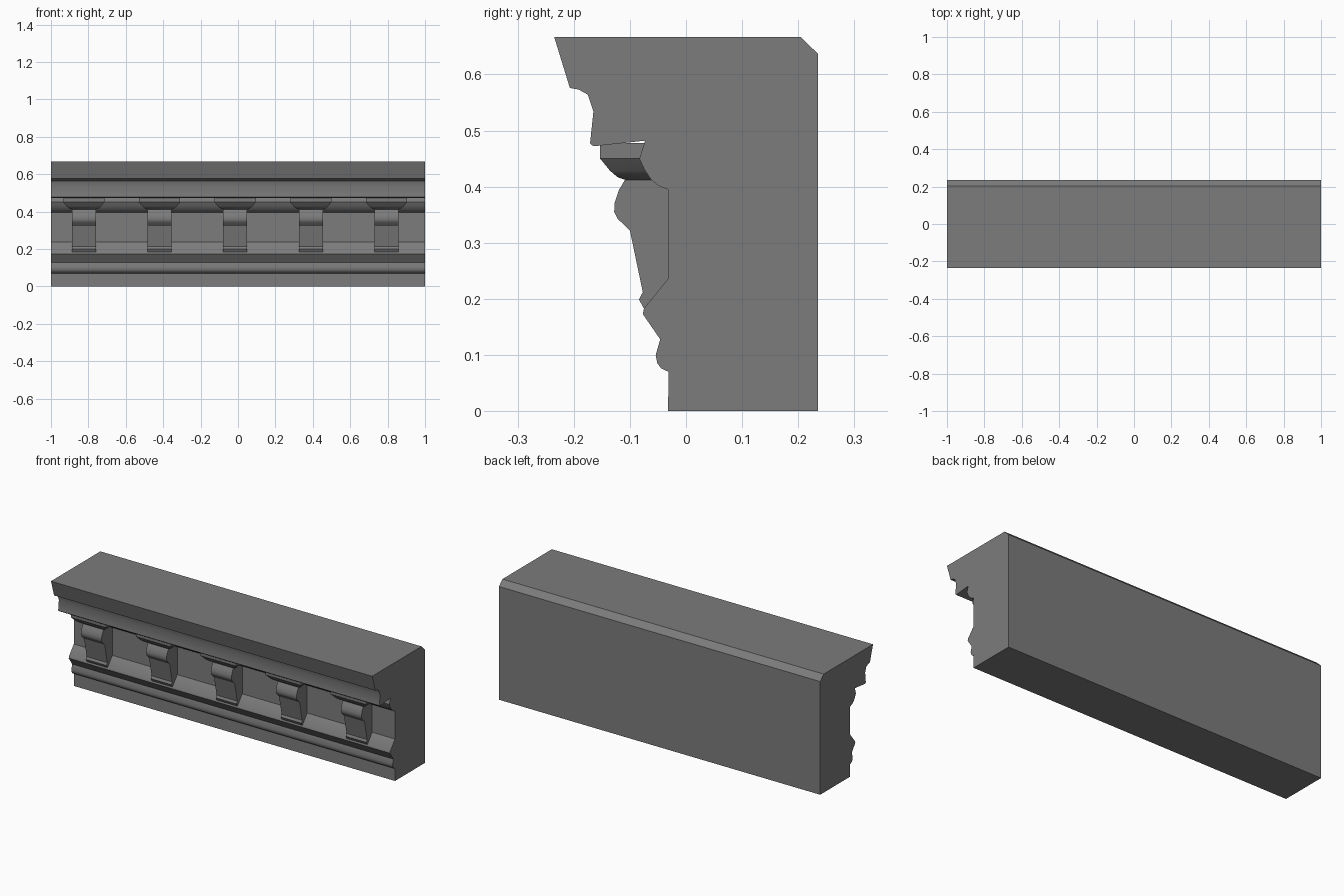
import bpy
import math

cube = bpy.data.objects.get("Cube")
if cube:
    bpy.data.objects.remove(cube, do_unlink=True)

stone = bpy.data.materials.new("grey stone")
stone.use_nodes = True
GREY = (0.2, 0.2, 0.2, 1)
stone.diffuse_color = GREY
stone.node_tree.nodes["Principled BSDF"].inputs["Base Color"].default_value = GREY


def loft(name, rings):
    """Join equal-length closed rings with quads and cap both ends."""
    n = len(rings[0])
    verts = [p for ring in rings for p in ring]
    faces = [tuple(range(n))[::-1],
             tuple(range((len(rings) - 1) * n, len(rings) * n))]
    for r in range(len(rings) - 1):
        for i in range(n):
            a, b = r * n + i, r * n + (i + 1) % n
            faces.append((a, b, b + n, a + n))
    mesh = bpy.data.meshes.new(name)
    mesh.from_pydata(verts, [], faces)
    mesh.materials.append(stone)
    obj = bpy.data.objects.new(name, mesh)
    bpy.context.collection.objects.link(obj)
    # consistent outward normals, smooth curves with sharp arrises
    bpy.ops.object.select_all(action='DESELECT')
    obj.select_set(True)
    bpy.context.view_layer.objects.active = obj
    bpy.ops.object.mode_set(mode='EDIT')
    bpy.ops.mesh.select_all(action='SELECT')
    bpy.ops.mesh.normals_make_consistent(inside=False)
    bpy.ops.object.mode_set(mode='OBJECT')
    bpy.ops.object.shade_smooth_by_angle(angle=math.radians(32))
    return obj


def extrude_x(name, profile, x0, x1):
    return loft(name, [[(x, y, z) for y, z in profile] for x in (x0, x1)])


# Long moulding: (y, z) section from the back foot round to the back top
moulding = [
    (0.235, 0), (-0.032, 0), (-0.031, 0.07), (-0.044, 0.076), (-0.051, 0.085),
    (-0.054, 0.1), (-0.046, 0.128), (-0.077, 0.173), (-0.075, 0.183),
    (-0.032, 0.236), (-0.032, 0.395), (-0.048, 0.401), (-0.062, 0.412),
    (-0.075, 0.432), (-0.083, 0.45), (-0.073, 0.482), (-0.165, 0.472),
    (-0.171, 0.477), (-0.165, 0.534), (-0.175, 0.564), (-0.191, 0.573),
    (-0.207, 0.576), (-0.235, 0.667), (0.204, 0.667), (0.235, 0.637),
]
extrude_x("cornice_moulding", moulding, -1, 1)

# Scrolled bracket section
bracket = [
    (-0.03, 0.236), (-0.075, 0.183), (-0.084, 0.199), (-0.077, 0.212),
    (-0.1, 0.322), (-0.122, 0.343), (-0.128, 0.355), (-0.127, 0.372),
    (-0.12, 0.393), (-0.109, 0.412), (-0.03, 0.412),
]

# Flared bracket cap: (height, inset from the full outline)
cap_levels = [(0.412, 0.045), (0.417, 0.031), (0.428, 0.018),
              (0.45, 0), (0.478, 0)]
CAP_HALF, CAP_FRONT, CAP_BACK = 0.11, -0.153, -0.05
BRACKET_HALF = 0.064

for k in range(5):
    cx = -0.824 + k * 0.4045
    extrude_x(f"bracket_{k + 1}", bracket, cx - BRACKET_HALF, cx + BRACKET_HALF)
    rings = []
    for z, inset in cap_levels:
        h, front = CAP_HALF - inset, CAP_FRONT + inset
        rings.append([(cx - h, front, z), (cx + h, front, z),
                      (cx + h, CAP_BACK, z), (cx - h, CAP_BACK, z)])
    loft(f"bracket_cap_{k + 1}", rings)
